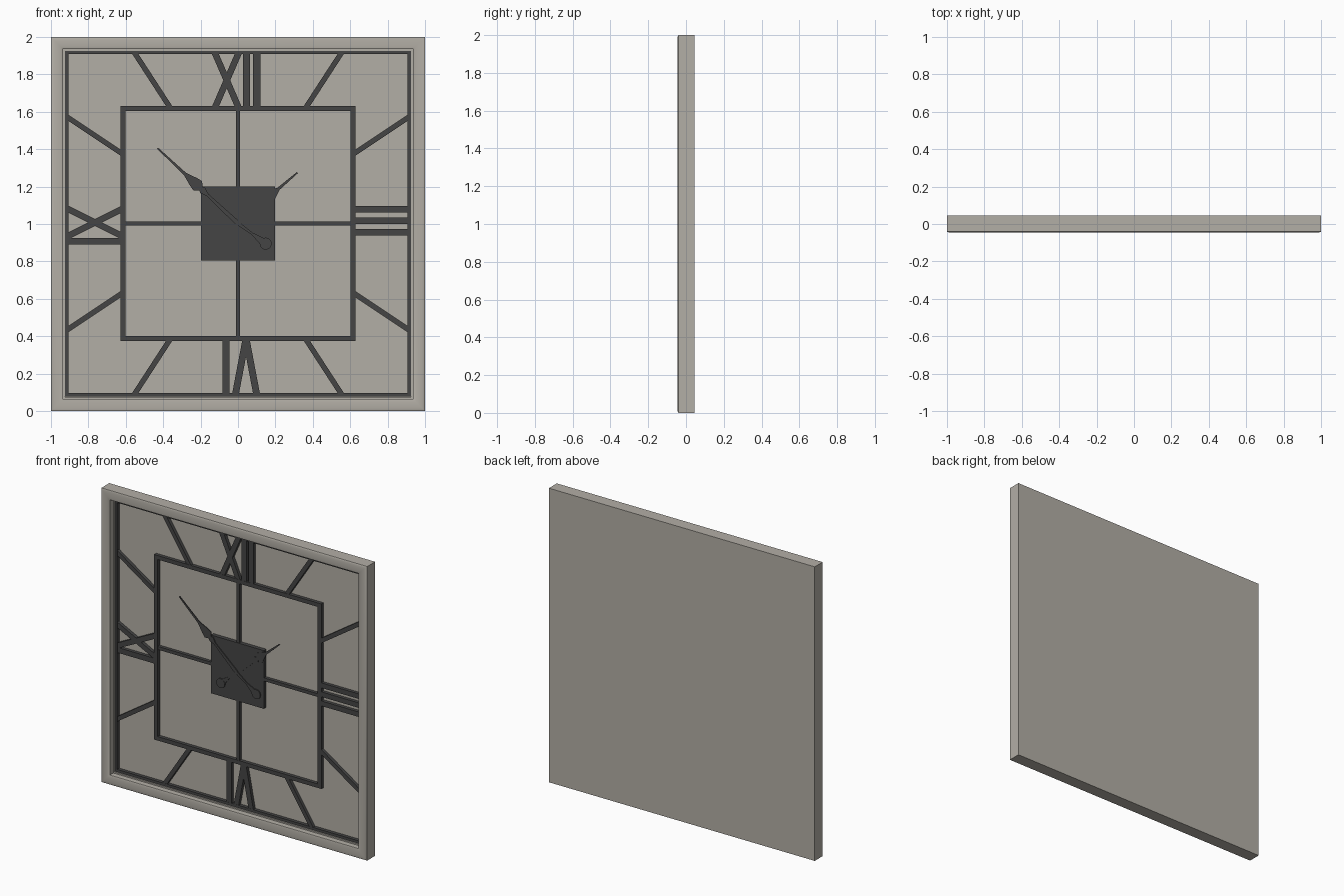
import bpy, bmesh, math
from mathutils import Vector

if "Cube" in bpy.data.objects:
    bpy.data.objects.remove(bpy.data.objects["Cube"])

CZ = 1.003      # height of the dial centre
PANEL_Y = 0.02  # recessed face behind the metalwork
METAL_Y = -0.002


def material(name, rgb):
    m = bpy.data.materials.new(name)
    m.use_nodes = True
    m.diffuse_color = (*rgb, 1)
    m.node_tree.nodes["Principled BSDF"].inputs["Base Color"].default_value = (*rgb, 1)
    return m


STONE = material("warm grey", (0.45, 0.425, 0.38))
METAL = material("charcoal metal", (0.06, 0.06, 0.06))


def finish(name, bm, mat):
    bmesh.ops.recalc_face_normals(bm, faces=bm.faces)
    me = bpy.data.meshes.new(name)
    bm.to_mesh(me)
    bm.free()
    me.materials.append(mat)
    ob = bpy.data.objects.new(name, me)
    bpy.context.collection.objects.link(ob)
    return ob


def slab(bm, outline, front, back):
    """Extrude a dial outline (x, height from centre) between two depths."""
    f = [bm.verts.new((x, front, CZ + z)) for x, z in outline]
    b = [bm.verts.new((x, back, CZ + z)) for x, z in outline]
    bm.faces.new(f)
    bm.faces.new(b[::-1])
    n = len(f)
    for i in range(n):
        j = (i + 1) % n
        bm.faces.new((f[i], b[i], b[j], f[j]))


def bar(bm, a, b, width):
    a, b = Vector(a), Vector(b)
    d = (b - a).normalized()
    s = Vector((-d.y, d.x)) * width / 2
    slab(bm, [a + s, b + s, b - s, a - s], METAL_Y, PANEL_Y + 0.002)


def bars(name, strokes):
    bm = bmesh.new()
    for a, b, w in strokes:
        bar(bm, a, b, w)
    return finish(name, bm, METAL)


def square_loops(name, profile, mat, cz, closed):
    """Carry a (half size, depth) profile round a square."""
    bm = bmesh.new()
    loops = [[bm.verts.new((sx * r, y, cz + sz * r))
              for sx, sz in ((-1, -1), (1, -1), (1, 1), (-1, 1))] for r, y in profile]
    pairs = list(zip(loops, loops[1:]))
    if closed:
        pairs.append((loops[-1], loops[0]))
    else:
        bm.faces.new(loops[0])
        bm.faces.new(loops[-1])
    for p, q in pairs:
        for i in range(4):
            j = (i + 1) % 4
            bm.faces.new((p[i], p[j], q[j], q[i]))
    return finish(name, bm, mat)


# Case: flat back, straight sides, rolled front moulding, recessed panel
roll = [(1.0, 0.045), (1.0, -0.040)]
for k in range(1, 9):
    t = math.radians(125 - 125 * (1 - k / 8) - 0)
    roll.append((0.968 + 0.032 * math.cos(t * 1.44), -0.040 - 0.006 * math.sin(t * 1.44)))
roll += [(0.935, -0.025), (0.935, -0.005), (0.926, -0.005), (0.926, PANEL_Y)]
case = square_loops("clock_case", roll, STONE, 1.0, False)
bpy.ops.object.select_all(action="DESELECT")
case.select_set(True)
bpy.context.view_layer.objects.active = case
bpy.ops.object.shade_smooth_by_angle(angle=math.radians(35))


# Square rings of the dial
def ring(name, outer, inner):
    back = PANEL_Y + 0.002
    square_loops(name, [(outer, METAL_Y - 0.001), (inner, METAL_Y - 0.001),
                        (inner, back), (outer, back)], METAL, CZ, True)


OUT, INN = 0.915, 0.615
ring("outer_ring", 0.925, 0.907)
ring("inner_ring", 0.629, 0.602)

# Cross bars and centre plate
bars("cross_bars", [((0, -INN), (0, INN), 0.022), ((-INN, 0), (INN, 0), 0.022)])
bm = bmesh.new()
slab(bm, [(-0.198, -0.198), (0.198, -0.198), (0.198, 0.198), (-0.198, 0.198)], -0.006, PANEL_Y + 0.002)
finish("centre_plate", bm, METAL)

# Slanted hour marks, mirrored into every corner
marks = []
for sx in (-1, 1):
    for sz in (-1, 1):
        marks.append(((sx * 0.555, sz * OUT), (sx * 0.36, sz * INN), 0.028))
        marks.append(((sx * OUT, sz * 0.57), (sx * INN, sz * 0.37), 0.028))
bars("hour_marks", marks)

# Numerals
bars("numeral_twelve", [((-0.125, OUT), (0.005, INN), 0.034), ((0.005, OUT), (-0.125, INN), 0.034),
                        ((0.045, OUT), (0.045, INN), 0.038), ((0.1, OUT), (0.1, INN), 0.038)])
bars("numeral_three", [((INN, z), (OUT, z), 0.034) for z in (0.075, 0.014, -0.048)])
bars("numeral_six", [((-0.065, -INN), (-0.065, -OUT), 0.038),
                     ((0.043, -INN), (-0.014, -OUT), 0.036), ((0.043, -INN), (0.1, -OUT), 0.036)])
bars("numeral_nine", [((-OUT, 0.08), (-INN, -0.07), 0.034), ((-OUT, -0.07), (-INN, 0.08), 0.034),
                      ((-OUT, -0.095), (-INN, -0.095), 0.036)])


# Hands: leaf-shaped pointer, slim tail and round counterweight
def hand(name, tip, weight, leaf, front):
    bm = bmesh.new()
    back = front + 0.006

    def blade(end, widths):
        d = Vector(end)
        length = d.length
        d.normalize()
        s = Vector((-d.y, d.x))
        left = [d * r * length + s * w for r, w in widths]
        right = [d * r * length - s * w for r, w in reversed(widths)]
        slab(bm, left + right, front, back)

    blade(tip, [(0, 0.013), (leaf - 0.12, 0.007), (leaf - 0.06, 0.02), (leaf - 0.04, 0.012),
                (leaf, 0.034), (leaf + 0.05, 0.028), (leaf + 0.16, 0.008), (1, 0.004)])
    blade(weight, [(-0.05, 0.01), (0.5, 0.006), (0.8, 0.016), (1, 0.02)])
    c = Vector(weight)
    slab(bm, [c + 0.032 * Vector((math.cos(a), math.sin(a)))
              for a in (math.tau * i / 24 for i in range(24))], front - 0.001, back)
    finish(name, bm, METAL)


hand("minute_hand", (-0.43, 0.402), (0.148, -0.108), 0.5, -0.018)
hand("hour_hand", (0.318, 0.272), (-0.123, -0.108), 0.52, -0.012)
